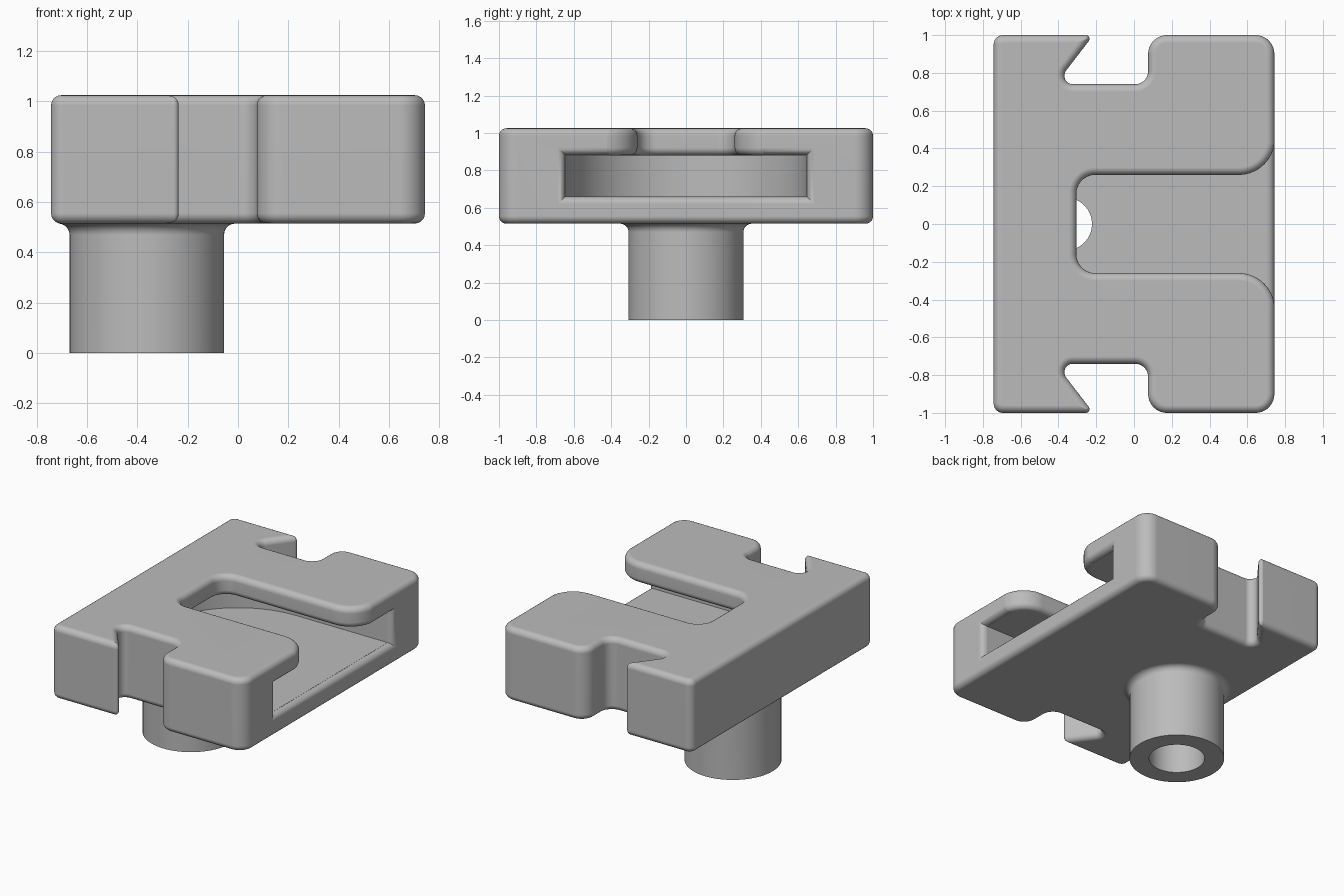
import bpy
import bmesh
import math
from mathutils import Vector

old = bpy.data.objects.get("Cube")
if old:
    bpy.data.objects.remove(old, do_unlink=True)

R = 0.04                      # edge rounding
BOTTOM, TOP = 0.515, 1.025    # plate
FLOOR, ROOF = 0.66, 0.88      # cavity
SIDE = 0.743                  # half width
STEM_X = -0.3625
STEPS = [math.pi / 2 * i / 5 for i in range(6)]

grey = bpy.data.materials.new("plain grey")
grey.use_nodes = True
grey.diffuse_color = (0.5, 0.5, 0.5, 1)
grey.node_tree.nodes["Principled BSDF"].inputs["Base Color"].default_value = (0.5, 0.5, 0.5, 1)


def outline(corners, inset, n=14):
    """Counter-clockwise outline with rounded corners, inset by a distance."""
    points = []
    for i, (x, y, r) in enumerate(corners):
        p = Vector((x, y))
        u = (p - Vector(corners[i - 1][:2])).normalized()
        v = (Vector(corners[(i + 1) % len(corners)][:2]) - p).normalized()
        n1, n2 = Vector((-u.y, u.x)), Vector((-v.y, v.x))
        p += inset * (n1 + n2) / (1 + n1.dot(n2))
        turn = 1 if u.cross(v) > 0 else -1
        rad = max(r - turn * inset, 0.001)
        centre = p + turn * rad * (n1 + n2) / (1 + n1.dot(n2))
        start = math.atan2(-turn * n1.y, -turn * n1.x)
        sweep = math.atan2(u.cross(v), u.dot(v))
        for k in range(n + 1):
            a = start + sweep * k / n
            points.append(centre + rad * Vector((math.cos(a), math.sin(a))))
    return points


def stack(name, rings):
    """Closed solid skinned through rings of equal length."""
    bm = bmesh.new()
    loops = [[bm.verts.new(p) for p in ring] for ring in rings]
    for a, b in zip(loops, loops[1:]):
        for i in range(len(a)):
            bm.faces.new((a[i - 1], a[i], b[i], b[i - 1]))
    bm.faces.new(loops[0][::-1])
    bm.faces.new(loops[-1])
    bmesh.ops.recalc_face_normals(bm, faces=bm.faces)
    mesh = bpy.data.meshes.new(name)
    bm.to_mesh(mesh)
    bm.free()
    mesh.materials.append(grey)
    obj = bpy.data.objects.new(name, mesh)
    bpy.context.collection.objects.link(obj)
    return obj


def prism(name, corners, levels):
    """Upright solid from (height, inset) levels."""
    return stack(name, [[(p.x, p.y, z) for p in outline(corners, d)] for z, d in levels])


def lathe(name, profile, n=72):
    """Round solid on the stem axis from (radius, height) points."""
    turns = [2 * math.pi * i / n for i in range(n)]
    return stack(name, [[(STEM_X + r * math.cos(a), r * math.sin(a), z) for a in turns]
                        for r, z in profile])


def combine(target, tool, operation):
    mod = target.modifiers.new(operation.lower(), 'BOOLEAN')
    mod.operation, mod.solver, mod.object = operation, 'EXACT', tool
    bpy.context.view_layer.objects.active = target
    bpy.ops.object.modifier_apply(modifier=mod.name)
    bpy.data.objects.remove(tool, do_unlink=True)


# Plate with a hooked notch at each end
half = [(-SIDE, -1, 0.05), (-0.215, -1, 0.02), (-0.415, -0.74, 0.045),
        (0.075, -0.74, 0.07), (0.075, -1, 0.1), (SIDE, -1, 0.1)]
plate_outline = half + [(x, -y, r) for x, y, r in reversed(half)]
levels = [(BOTTOM + R * (1 - math.cos(t)), R * (1 - math.sin(t))) for t in STEPS]
levels += [(TOP - R * (1 - math.cos(t)), R * (1 - math.sin(t))) for t in reversed(STEPS)]
plate = prism("mounting_plate", plate_outline, levels)

# Stem with a flared root
flare = 0.045
profile = [(0.307, 0)]
profile += [(0.307 + flare * (1 - math.cos(t)), BOTTOM - flare + flare * math.sin(t)) for t in STEPS]
profile += [(0.33, BOTTOM + 0.06)]
combine(plate, lathe("stem", profile), 'UNION')

# Round-ended cavity, open on the left side
w = 0.645
cavity = [(1, -w, 0), (1, w, 0), (-w, w, w - 0.004), (-w, -w, w - 0.004)]
combine(plate, prism("cavity_cutter", cavity, [(FLOOR, 0), (ROOF, 0)]), 'DIFFERENCE')

# Rounded mouth of the cavity
mouth = [(SIDE - R + R * math.sin(t), 0.001 + R * (1 - math.cos(t))) for t in STEPS]
mouth.append((SIDE + 0.1, R + 0.001))
rings = [[(x, -w - o, FLOOR - o), (x, w + o, FLOOR - o),
          (x, w + o, ROOF + o), (x, -w - o, ROOF + o)] for x, o in mouth]
combine(plate, stack("mouth_cutter", rings), 'DIFFERENCE')

# Slot through the lip, with rounded edges and a flared entry
edge = SIDE + 0.002
upper = [(1, 0.5, 0), (edge, 0.5, 0), (edge, 0.26, 0.19), (-0.305, 0.26, 0.1)]
slot = upper + [(x, -y, r) for x, y, r in reversed(upper)]
levels = [(ROOF - 0.08, -R)]
levels += [(ROOF + R * (1 - math.cos(t)), -R * (1 - math.sin(t))) for t in STEPS]
levels += [(TOP - R * (1 - math.cos(t)), -R * (1 - math.sin(t))) for t in reversed(STEPS)]
levels += [(TOP + 0.1, -R)]
combine(plate, prism("slot_cutter", slot, levels), 'DIFFERENCE')

# Stepped bore through the stem
bore = [(0.18, -0.1), (0.18, 0.5), (0.14, 0.5), (0.14, FLOOR + 0.05)]
combine(plate, lathe("bore_cutter", bore), 'DIFFERENCE')

# Smooth rounded edges, flat large faces
bpy.ops.object.select_all(action='DESELECT')
plate.select_set(True)
bpy.context.view_layer.objects.active = plate
bpy.ops.object.shade_smooth_by_angle(angle=math.radians(30))
weighted = plate.modifiers.new("weighted_normals", 'WEIGHTED_NORMAL')
weighted.keep_sharp = True
